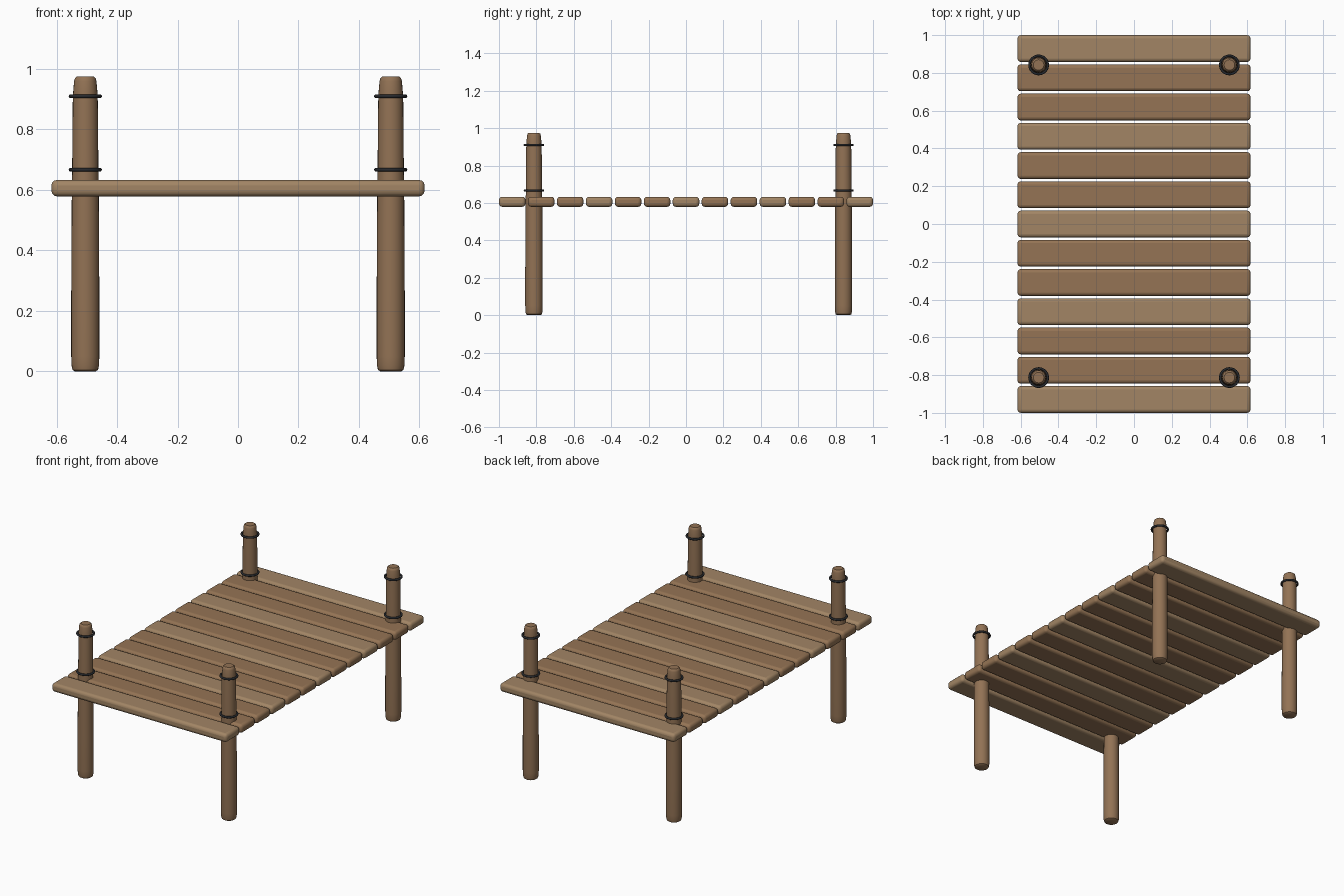
import bpy, bmesh, math

if "Cube" in bpy.data.objects:
    bpy.data.objects.remove(bpy.data.objects["Cube"])


def material(name, rgb):
    m = bpy.data.materials.new(name)
    m.diffuse_color = (*rgb, 1)
    m.use_nodes = True
    m.node_tree.nodes["Principled BSDF"].inputs["Base Color"].default_value = m.diffuse_color
    return m


LIGHT = material("pale_wood", (0.36, 0.235, 0.13))
BROWN = material("brown_wood", (0.30, 0.175, 0.09))
POST = material("post_wood", (0.29, 0.17, 0.09))
IRON = material("dark_iron", (0.02, 0.022, 0.026))


def finish(obj, name, mat, angle=40):
    obj.name = name
    obj.data.materials.append(mat)
    bpy.ops.object.select_all(action='DESELECT')
    obj.select_set(True)
    bpy.context.view_layer.objects.active = obj
    bpy.ops.object.shade_smooth_by_angle(angle=math.radians(angle))


def plank(i):
    bpy.ops.mesh.primitive_cube_add(size=1, location=(0, -0.929 + i * 1.858 / 12, 0.606))
    o = bpy.context.object
    o.scale = (1.234, 0.142, 0.054)
    bpy.ops.object.transform_apply(location=False, rotation=False, scale=True)
    b = o.modifiers.new("rounded_edges", 'BEVEL')
    b.width = 0.018
    b.segments = 3
    finish(o, f"deck_plank_{i + 1}", LIGHT if i % 3 == 0 else BROWN)


# Lathe profile of a tapered post: radius, height
PROFILE = [(0.034, 0), (0.042, 0.005), (0.0455, 0.02), (0.0465, 0.05), (0.0465, 0.25),
           (0.045, 0.55), (0.0435, 0.66), (0.0415, 0.89), (0.040, 0.925),
           (0.037, 0.96), (0.034, 0.97), (0.028, 0.975)]


def post(name, x, y, sides=24):
    bm = bmesh.new()
    rings = [[bm.verts.new((r * math.cos(2 * math.pi * k / sides),
                            r * math.sin(2 * math.pi * k / sides), z))
              for k in range(sides)] for r, z in PROFILE]
    for a, b in zip(rings, rings[1:]):
        for k in range(sides):
            n = (k + 1) % sides
            bm.faces.new((a[k], a[n], b[n], b[k]))
    bm.faces.new(rings[0][::-1])
    bm.faces.new(rings[-1])
    me = bpy.data.meshes.new(name)
    bm.to_mesh(me)
    bm.free()
    o = bpy.data.objects.new(name, me)
    bpy.context.collection.objects.link(o)
    o.location = (x, y, 0)
    finish(o, name, POST)


def band(name, x, y, z):
    bpy.ops.mesh.primitive_torus_add(location=(x, y, z), major_radius=0.0485, minor_radius=0.0065,
                                     major_segments=32, minor_segments=10)
    finish(bpy.context.object, name, IRON, 60)


# Deck
for i in range(13):
    plank(i)

# Posts, each with a lower and upper iron ring
for end, y in (("front", -0.813), ("back", 0.842)):
    for side, x in (("left", -0.505), ("right", 0.505)):
        post(f"{end}_{side}_post", x, y)
        band(f"{end}_{side}_lower_ring", x, y, 0.667)
        band(f"{end}_{side}_upper_ring", x, y, 0.91)
